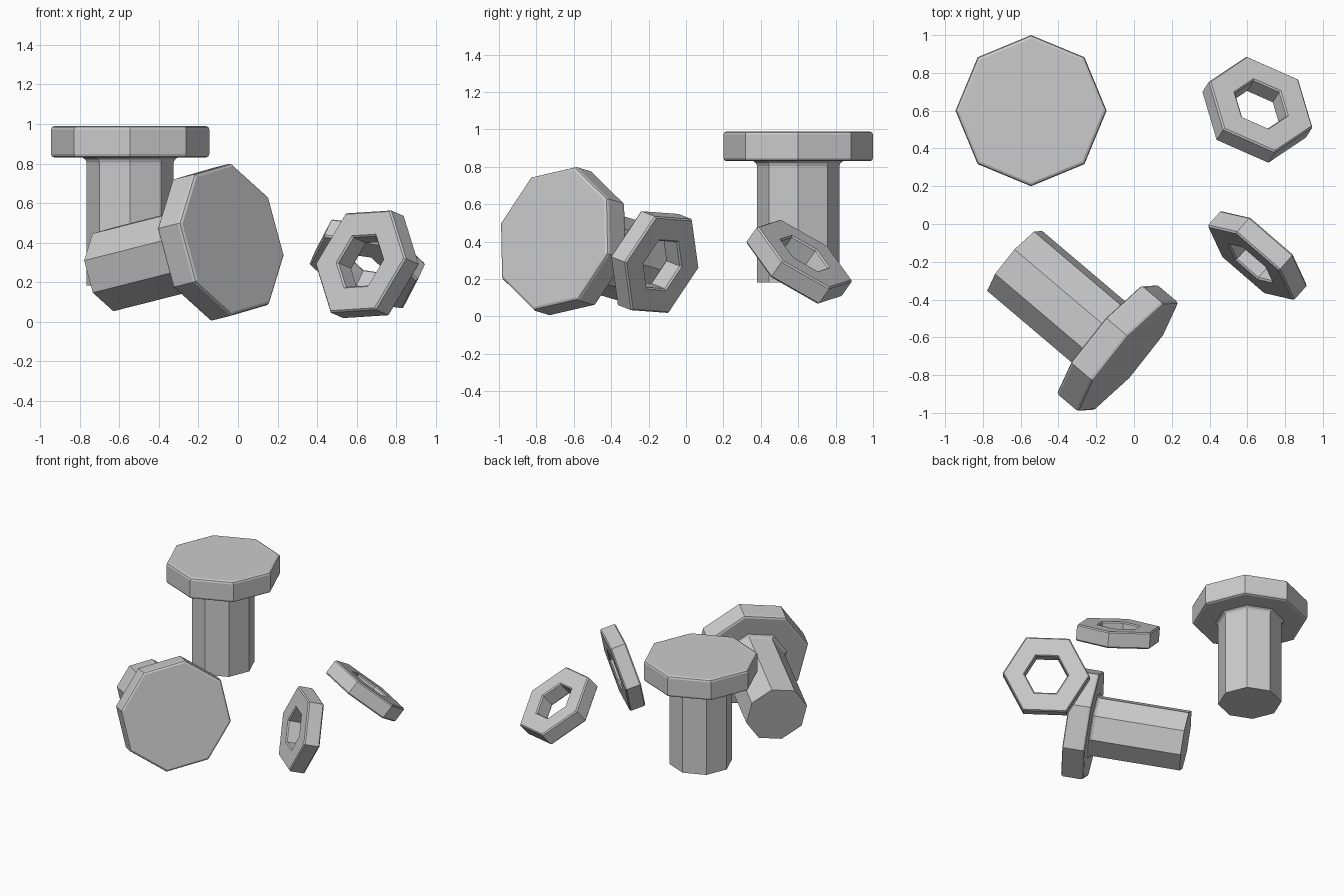
import bpy, bmesh, math
from mathutils import Vector, Matrix

if "Cube" in bpy.data.objects:
    bpy.data.objects.remove(bpy.data.objects["Cube"])


def lathe(name, profile, sides, closed, centre, axis, first_corner):
    """Sweep an (r, h) profile around `axis` with few sides; corner 0 points to first_corner."""
    bm = bmesh.new()
    rings = []
    for i in range(sides):
        a = 2 * math.pi * i / sides
        rings.append([bm.verts.new((r * math.cos(a), r * math.sin(a), h)) for r, h in profile])
    n = len(profile)
    for i in range(sides):
        p, q = rings[i], rings[(i + 1) % sides]
        for j in range(n if closed else n - 1):
            k = (j + 1) % n
            bm.faces.new((p[j], q[j], q[k], p[k]))
    if not closed:
        bm.faces.new([r[0] for r in rings])
        bm.faces.new([r[-1] for r in rings])
    bmesh.ops.recalc_face_normals(bm, faces=bm.faces[:])
    me = bpy.data.meshes.new(name)
    bm.to_mesh(me)
    bm.free()
    ob = bpy.data.objects.new(name, me)
    bpy.context.collection.objects.link(ob)
    z = Vector(axis).normalized()
    x = Vector(first_corner)
    x = (x - z * x.dot(z)).normalized()
    y = z.cross(x)
    rot = Matrix((x, y, z)).transposed().to_4x4()
    ob.matrix_world = Matrix.Translation(centre) @ rot
    return ob


# Bolt: octagonal shaft, small collar under the head, head with softened rims
B = 0.08
bolt = [(0.22, -0.727), (0.22, -0.105), (0.226, -0.09), (0.24, -B),
        (0.382, -B), (0.395, -B + 0.006), (0.4, -B + 0.018),
        (0.4, B - 0.018), (0.395, B - 0.006), (0.382, B)]
lathe("standing_bolt", bolt, 8, False, (-0.545, 0.6, 0.91), (0, 0, 1), (1, 0, 0))

axis = Vector((0.749, -0.635, 0.19)).normalized()
side = Vector((0, 0, 1)).cross(axis).normalized()
up = axis.cross(side)
roll = math.radians(78)
lathe("leaning_bolt", bolt, 8, False, (-0.087, -0.657, 0.403), axis,
      side * math.cos(roll) + up * math.sin(roll))

# Nuts: hexagonal rings with softened rims
T, C = 0.058, 0.009
nut = [(0.15, -T + C), (0.15 + C, -T), (0.302 - C, -T), (0.302, -T + C),
       (0.302, T - C), (0.302 - C, T), (0.15 + C, T), (0.15, T - C)]
lathe("back_nut", nut, 6, True, (0.653, 0.605, 0.293), (0.35, 0.54, 0.765), (0.198, 0.133, -0.184))
lathe("front_nut", nut, 6, True, (0.653, -0.167, 0.291), (-0.64, -0.72, 0.28), (0.156, -0.037, 0.265))
